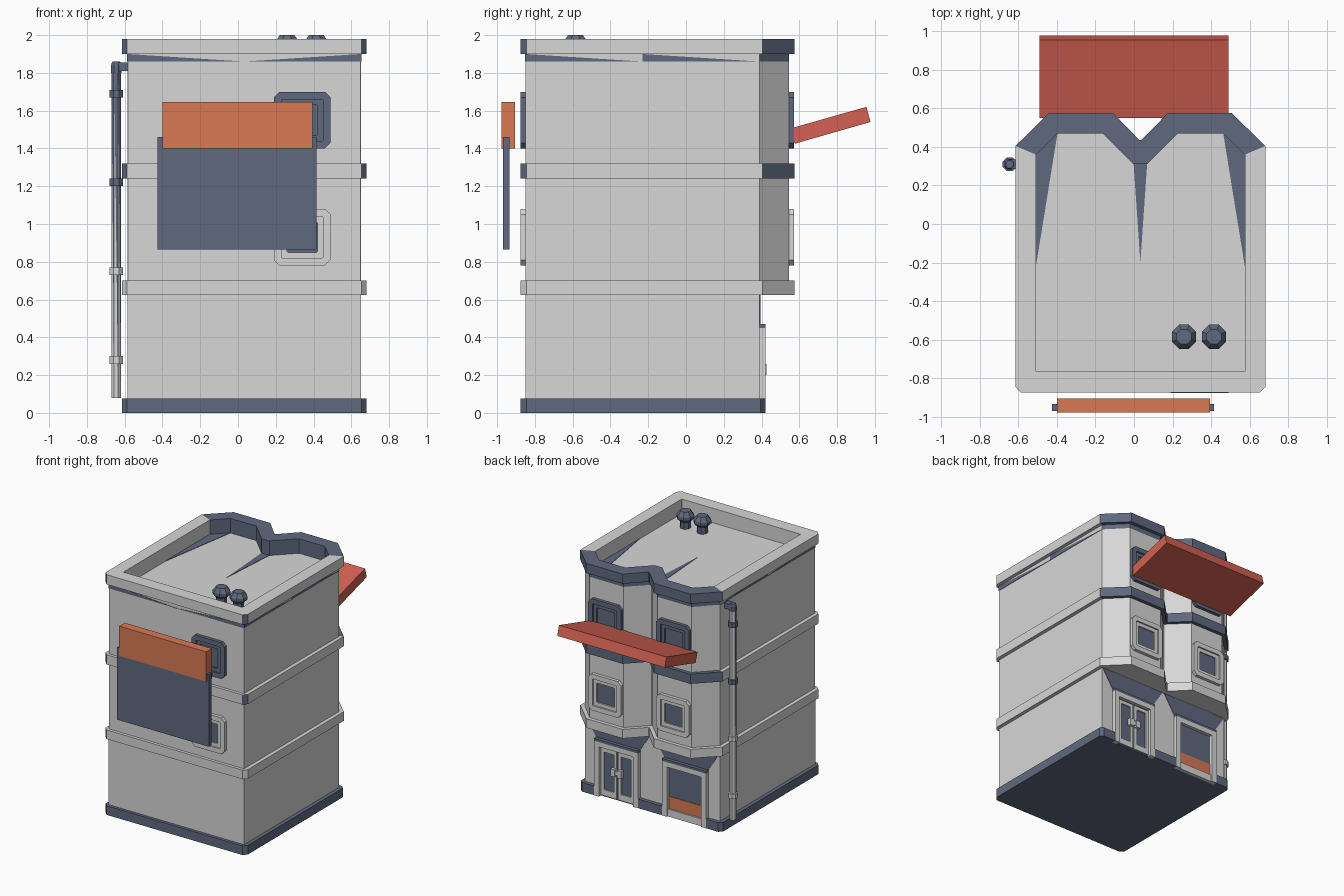
import bpy, bmesh, math
from mathutils import Vector

cube = bpy.data.objects.get("Cube")
if cube:
    bpy.data.objects.remove(cube)

CX = 0.033      # middle line of the building


def material(name, rgb):
    m = bpy.data.materials.new(name)
    m.use_nodes = True
    m.diffuse_color = (*rgb, 1)
    m.node_tree.nodes["Principled BSDF"].inputs["Base Color"].default_value = (*rgb, 1)
    return m


GREY = material("light grey", (0.68, 0.68, 0.68))
SLATE = material("slate blue", (0.115, 0.141, 0.212))
ORANGE = material("orange", (0.70, 0.19, 0.09))
RED = material("brick red", (0.66, 0.12, 0.088))


def finish(name, bm, mats, rule=None):
    bmesh.ops.recalc_face_normals(bm, faces=bm.faces)
    bm.normal_update()
    if rule:
        for f in bm.faces:
            f.material_index = int(rule(f))
    mesh = bpy.data.meshes.new(name)
    bm.to_mesh(mesh)
    bm.free()
    for m in mats:
        mesh.materials.append(m)
    ob = bpy.data.objects.new(name, mesh)
    bpy.context.collection.objects.link(ob)
    return ob


def prism(name, pts, vec, mat):
    """Closed polygon pushed along a vector."""
    bm = bmesh.new()
    a = [bm.verts.new(p) for p in pts]
    b = [bm.verts.new(Vector(p) + Vector(vec)) for p in pts]
    bm.faces.new(a)
    bm.faces.new(b)
    for i in range(len(a)):
        j = (i + 1) % len(a)
        bm.faces.new((a[i], a[j], b[j], b[i]))
    return finish(name, bm, [mat])


def ring(name, outer, inner, vec, mats, rule=None):
    """Band between two matching outlines pushed along a vector."""
    bm = bmesh.new()
    v = Vector(vec)
    loops = [[bm.verts.new(Vector(p) + s) for p in pts]
             for pts, s in ((outer, v * 0), (outer, v), (inner, v), (inner, v * 0))]
    for k in range(4):
        a, b = loops[k], loops[(k + 1) % 4]
        for i in range(len(a)):
            j = (i + 1) % len(a)
            bm.faces.new((a[i], a[j], b[j], b[i]))
    return finish(name, bm, mats, rule)


def box(name, x0, x1, y0, y1, z0, z1, mat):
    return prism(name, [(x0, y0, z0), (x1, y0, z0), (x1, y1, z0), (x0, y1, z0)],
                 (0, 0, z1 - z0), mat)


def lathe(name, x, y, profile, mats, rule=None):
    """Eight-sided turned shape."""
    bm = bmesh.new()
    rows = []
    for r, z in profile:
        angles = [(k + 0.5) * math.pi / 4 for k in range(8)]
        rows.append([bm.verts.new((x + r * math.cos(t), y + r * math.sin(t), z)) for t in angles])
    for a, b in zip(rows, rows[1:]):
        for i in range(8):
            j = (i + 1) % 8
            bm.faces.new((a[i], a[j], b[j], b[i]))
    bm.faces.new(rows[0])
    bm.faces.new(rows[-1])
    if rule:
        bmesh.ops.triangulate(bm, faces=bm.faces)
    return finish(name, bm, mats, rule)


def outline(half, z):
    """Mirror half a floor plan about the middle line."""
    return ([(CX + x, y, z) for x, y in half]
            + [(CX - x, y, z) for x, y in reversed(half)])


# floor plans, right half from front to back
TRIM = [(0.62, -0.875), (0.648, -0.845), (0.648, 0.405), (0.475, 0.575), (0.142, 0.575), (0.004, 0.435)]
INNER = [(0.541, -0.765), (0.542, -0.764), (0.542, 0.36), (0.43, 0.47), (0.195, 0.47), (0.035, 0.31)]
WALL = [(0.616, -0.85), (0.617, -0.849), (0.617, 0.39), (0.465, 0.545), (0.155, 0.545), (0.004, 0.395)]
GROUND = [(0.617, -0.85), (0.617, 0.39)]
BASE = [(0.62, -0.875), (0.648, -0.845), (0.648, 0.395), (0.62, 0.42),
        (0.51, 0.42), (0.51, 0.385), (0.11, 0.385), (0.11, 0.42)]


def back_is_slate(f):
    c, n = f.calc_center_median(), f.normal
    corner = c.y < -0.8 and abs(n.x) > 0.3 and abs(n.y) > 0.3
    return c.y > 0.3 or corner


# walls, base and trims
prism("base", outline(BASE, 0), (0, 0, 0.075), SLATE)
prism("ground_floor", outline(GROUND, 0.02), (0, 0, 0.63), GREY)
prism("upper_floors", outline(WALL, 0.63), (0, 0, 1.23), GREY)
ring("lower_trim", outline(TRIM, 0.625), outline(INNER, 0.625), (0, 0, 0.075), [GREY])
ring("middle_trim", outline(TRIM, 1.24), outline(INNER, 1.24), (0, 0, 0.08), [GREY, SLATE], back_is_slate)
ring("parapet_band", outline(WALL, 1.86), outline(INNER, 1.86), (0, 0, 0.04), [GREY, SLATE],
     lambda f: f.calc_center_median().y > 0.3)
ring("parapet", outline(TRIM, 1.9), outline(INNER, 1.9), (0, 0, 0.08), [GREY, SLATE], back_is_slate)

# painted wedges below the parapet and on the roof
for s in (-1, 1):
    xs = CX + s * 0.617
    prism("front_wedge", [(xs, -0.85, 1.9), (xs, -0.85, 1.86), (CX, -0.85, 1.86)], (0, -0.003, 0), SLATE)
    for y in (-0.85, -0.23):
        prism("side_wedge", [(xs, y, 1.9), (xs, y, 1.86), (xs, y + 0.62, 1.86)], (s * 0.003, 0, 0), SLATE)
    prism("roof_corner_wedge", [(CX + s * x, y, 1.86) for x, y in ((0.542, 0.36), (0.43, 0.47), (0.542, -0.22))],
          (0, 0, 0.003), SLATE)
prism("roof_middle_wedge", [(CX - 0.035, 0.31, 1.86), (CX + 0.035, 0.31, 1.86), (CX, -0.2, 1.86)],
      (0, 0, 0.003), SLATE)

# roof vents
for x in (0.26, 0.415):
    lathe("roof_vent", x, -0.585, [(0.042, 1.86), (0.042, 1.915), (0.068, 1.94), (0.068, 1.965), (0.042, 2.0)],
          [SLATE])


def octagon(x, y, z, h, c):
    pts = [(h, c - h), (h, h - c), (h - c, h), (c - h, h), (-h, h - c), (-h, c - h), (c - h, -h), (h - c, -h)]
    return [(x + a, y, z + b) for a, b in pts]


def window(x, y, z, side, mat):
    ring("window_frame", octagon(x, y, z, 0.15, 0.03), octagon(x, y, z, 0.11, 0.004),
         (0, side * 0.027, 0), [mat])
    ring("window_sash", octagon(x, y, z, 0.112, 0.004), octagon(x, y, z, 0.08, 0.004),
         (0, side * 0.014, 0), [mat])
    prism("window_pane", octagon(x, y, z, 0.085, 0.004), (0, side * 0.004, 0), SLATE)


for z, mat in ((0.93, GREY), (1.55, SLATE)):
    window(0.34, -0.85, z, -1, mat)
    for s in (-1, 1):
        window(CX + s * 0.31, 0.545, z, 1, mat)


# ground floor openings
def opening(name, x):
    shape = [(0.2, 0), (0.2, 0.45), (-0.2, 0.45), (-0.2, 0),
             (-0.155, 0), (-0.155, 0.41), (0.155, 0.41), (0.155, 0)]
    prism(name + "_frame", [(x + a, 0.38, b) for a, b in shape], (0, 0.042, 0), GREY)
    box(name + "_lintel", x - 0.2, x + 0.2, 0.38, 0.422, 0.45, 0.47, SLATE)
    box(name + "_glass", x - 0.16, x + 0.16, 0.38, 0.394, 0, 0.42, SLATE)
    prism(name + "_header", [(x + a, 0.39, b) for a, b in ((-0.2, 0.47), (0.2, 0.47), (0.3, 0.625), (-0.3, 0.625))],
          (0, 0.004, 0), SLATE)


door_x, shop_x = CX + 0.31, CX - 0.31
opening("door", door_x)
for s in (-1, 1):
    a = door_x + s * 0.078
    ring("door_leaf", [(a - 0.072, 0.39, 0.01), (a + 0.072, 0.39, 0.01), (a + 0.072, 0.39, 0.4), (a - 0.072, 0.39, 0.4)],
         [(a - 0.045, 0.39, 0.06), (a + 0.045, 0.39, 0.06), (a + 0.045, 0.39, 0.37), (a - 0.045, 0.39, 0.37)],
         (0, 0.014, 0), [GREY])
    box("door_handle", door_x + s * 0.03 - 0.02, door_x + s * 0.03 + 0.02, 0.39, 0.425, 0.2, 0.26, GREY)
box("door_handle_bar", door_x - 0.05, door_x + 0.05, 0.39, 0.418, 0.215, 0.245, GREY)

opening("shop_window", shop_x)
box("shop_window_sill", shop_x - 0.16, shop_x + 0.16, 0.38, 0.412, 0, 0.06, GREY)
box("shop_window_panel", shop_x - 0.155, shop_x + 0.155, 0.39, 0.398, 0.06, 0.16, ORANGE)

# awning on the back
prism("awning", [(-0.49, y, z) for y, z in ((0.55, 1.505), (0.955, 1.62), (0.977, 1.54), (0.575, 1.425))],
      (0.98, 0, 0), RED)

# hanging sign on the front
box("sign_header", -0.4, 0.395, -0.978, -0.905, 1.4, 1.645, ORANGE)
box("sign_board", -0.425, 0.415, -0.97, -0.935, 0.865, 1.46, SLATE)

# drain pipe
PX, PY = -0.645, 0.31
lathe("drain_pipe", PX, PY, [(0.027, 0.08), (0.027, 1.82)], [GREY, SLATE],
      lambda f: f.calc_center_median().z > 1.0 and f.calc_center_median().y < PY)
lathe("pipe_elbow", PX, PY, [(0.03, 1.8), (0.03, 1.84), (0.022, 1.86)], [SLATE])
box("pipe_outlet", PX, -0.58, PY - 0.025, PY + 0.025, 1.81, 1.855, SLATE)
for z, mat in ((0.28, GREY), (0.75, GREY), (1.22, SLATE), (1.69, SLATE)):
    lathe("pipe_bracket", PX, PY, [(0.039, z - 0.02), (0.039, z + 0.02)], [mat])
